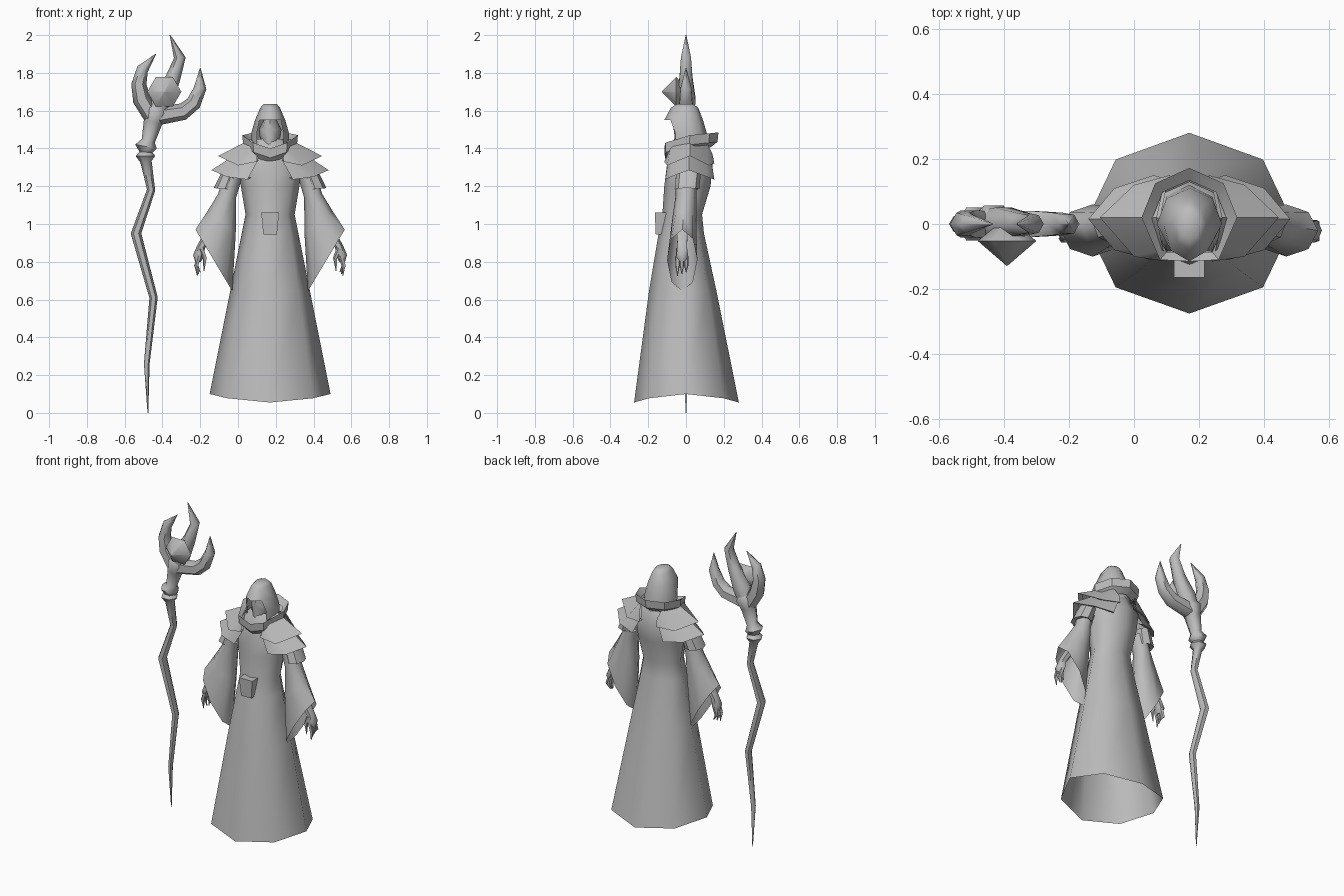
import bpy, bmesh
from math import sin, cos, pi, radians
from mathutils import Vector

cube = bpy.data.objects.get("Cube")
if cube:
    bpy.data.objects.remove(cube)

CX = 0.17  # the figure stands to one side of the staff

grey = bpy.data.materials.new("plain_grey")
grey.use_nodes = True
COLOUR = (0.5, 0.5, 0.5, 1)
grey.diffuse_color = COLOUR
shader = grey.node_tree.nodes["Principled BSDF"]
shader.inputs["Base Color"].default_value = COLOUR
shader.inputs["Roughness"].default_value = 0.8


def loft(name, rings, closed=True, caps=(False, False), skip=None, angle=60):
    """Skin a list of equal-length point rings."""
    bm = bmesh.new()
    rows = [[bm.verts.new(p) for p in ring] for ring in rings]
    count = len(rows[0])
    for r in range(len(rows) - 1):
        for i in range(count if closed else count - 1):
            if skip and skip(r, i):
                continue
            j = (i + 1) % count
            bm.faces.new((rows[r][i], rows[r][j], rows[r + 1][j], rows[r + 1][i]))
    for row, cap in ((rows[0], caps[0]), (rows[-1], caps[1])):
        if cap:
            bm.faces.new(row)
    bmesh.ops.recalc_face_normals(bm, faces=bm.faces)
    mesh = bpy.data.meshes.new(name)
    bm.to_mesh(mesh)
    bm.free()
    mesh.materials.append(grey)
    obj = bpy.data.objects.new(name, mesh)
    bpy.context.collection.objects.link(obj)
    bpy.ops.object.select_all(action='DESELECT')
    obj.select_set(True)
    bpy.context.view_layer.objects.active = obj
    bpy.ops.object.shade_smooth_by_angle(angle=radians(angle))
    return obj


def oval(z, rx, front, back, dip=0, n=8):
    """Horizontal ring with its first point at the front; dip lowers front and back."""
    ring = []
    for i in range(n):
        a = 2 * pi * i / n
        depth = front if cos(a) > 0 else back
        ring.append((CX + rx * sin(a), -depth * cos(a), z - dip * cos(a) ** 2))
    return ring


def tube(name, path, n=6, y=0, flat=1):
    """Tapered tube through (x, z, radius) points lying in an upright plane."""
    pts = [Vector((x, y, z)) for x, z, _ in path]
    rings = []
    for i, p in enumerate(pts):
        along = (pts[min(i + 1, len(pts) - 1)] - pts[max(i - 1, 0)]).normalized()
        side = Vector((along.z, 0, -along.x))
        r = path[i][2]
        rings.append([p + side * r * cos(2 * pi * k / n)
                      + Vector((0, r * flat * sin(2 * pi * k / n), 0)) for k in range(n)])
    return loft(name, rings, caps=(True, True))


def span_ring(inner, outer, depth, y=0, n=8):
    """Tilted ring stretched between two (x, z) points."""
    a, b = (Vector((p[0], y, p[1])) for p in (inner, outer))
    mid, half = (a + b) / 2, (b - a) / 2
    return [mid + half * cos(2 * pi * k / n)
            + Vector((0, depth * sin(2 * pi * k / n), 0)) for k in range(n)]


# Robe: skirt, waist and chest in one open shell
loft("robe", [
    oval(0.1, 0.32, 0.275, 0.28, dip=0.045),
    oval(0.65, 0.21, 0.195, 0.16),
    oval(0.95, 0.15, 0.145, 0.095),
    oval(1.05, 0.13, 0.125, 0.085),
    oval(1.2, 0.155, 0.115, 0.13),
    oval(1.32, 0.17, 0.1, 0.14),
    oval(1.4, 0.12, 0.08, 0.11),
    oval(1.45, 0.07, 0.05, 0.08)])

# Belt plate
loft("belt_plate", [
    [(CX + sx * w, y, z) for sx, y in ((-1, -0.1), (-1, front), (1, front), (1, -0.1))]
    for z, w, front in ((0.945, 0.036, -0.16), (1.06, 0.047, -0.165))],
    caps=(True, True), angle=30)

# Hood, left open at the front below the brow
loft("hood", [
    oval(1.635, 0.035, 0.05, 0.04),
    oval(1.615, 0.052, 0.08, 0.065),
    oval(1.55, 0.08, 0.115, 0.09),
    oval(1.48, 0.1, 0.08, 0.11),
    oval(1.39, 0.1, 0.07, 0.12)],
    caps=(True, False), skip=lambda r, i: r > 1 and i in (0, 7))

# Shadowed face set back inside the hood
loft("face", [
    oval(1.56, 0.03, 0.07, 0.03),
    oval(1.5, 0.06, 0.065, 0.03),
    oval(1.46, 0.055, 0.06, 0.03),
    oval(1.39, 0.025, 0.075, 0.03)], caps=(True, True))

# Collar: a flared band that rises towards the back
half = [(0, -0.115, 1.4), (0.09, -0.11, 1.43), (0.147, 0.02, 1.47),
        (0.105, 0.125, 1.48), (0, 0.172, 1.485)]
outline = half + [(-x, y, z) for x, y, z in half[-2:0:-1]]
loft("collar", [
    [(CX + x * k, y * k, z - drop) for x, y, z in outline]
    for k, drop in ((0.78, 0.03), (1, 0), (0.97, 0.05), (0.75, 0.08))], angle=35)


def mantle(name, s, neck, hem):
    """Draped shoulder layer from a neck edge to a pointed hem, with a lining."""
    lining = [(d * 0.85, y * 0.85, z + 0.01) for d, y, z in hem]
    loft(name, [[(CX + s * d, y, z) for d, y, z in row]
                for row in (neck, hem, lining)], closed=False, angle=45)


NECK = [(0.07, -0.1, 1.36), (0.08, -0.08, 1.42), (0.1, 0.02, 1.45),
        (0.08, 0.11, 1.43), (0.06, 0.14, 1.37)]
UPPER = [(0.07, -0.115, 1.33), (0.17, -0.1, 1.31), (0.275, 0.02, 1.36),
         (0.17, 0.12, 1.31), (0.06, 0.15, 1.32)]
LOWER = [(0.12, -0.11, 1.235), (0.23, -0.08, 1.25), (0.31, 0.015, 1.285),
         (0.23, 0.11, 1.25), (0.11, 0.15, 1.235)]

for side, s in (("left", 1), ("right", -1)):
    def at(d, z):
        return (CX + s * d, z)

    # Two overlapping shoulder layers
    mantle(side + "_upper_mantle", s, NECK, UPPER)
    mantle(side + "_lower_mantle", s,
           [(d * 0.9, y * 0.95, z - 0.02) for d, y, z in NECK], LOWER)

    # Flared cuff below the mantle
    loft(side + "_shoulder_cuff", [
        span_ring(at(0.16, 1.27), at(0.25, 1.29), 0.065, 0.015),
        span_ring(at(0.18, 1.18), at(0.298, 1.19), 0.065, 0.005),
        span_ring(at(0.19, 1.19), at(0.25, 1.2), 0.05)], angle=40)

    # Wide hanging sleeve with an open, slanted mouth
    loft(side + "_sleeve", [
        span_ring(at(0.15, 1.24), at(0.25, 1.25), 0.055),
        span_ring(at(0.18, 1.14), at(0.275, 1.16), 0.055),
        span_ring(at(0.182, 0.95), at(0.33, 1.07), 0.065, -0.01),
        span_ring(at(0.2, 0.645), at(0.395, 0.97), 0.08, -0.02)])

    # Forearm and palm
    tube(side + "_hand", [
        (*at(d, z), r) for d, z, r in
        ((0.25, 1.05, 0.03), (0.34, 0.92, 0.024), (0.365, 0.88, 0.022),
         (0.38, 0.83, 0.028), (0.382, 0.8, 0.015))], y=-0.02, flat=1.3)

    # Fingers and thumb
    for k in range(3):
        tube(f"{side}_finger_{k + 1}", [
            (*at(d, z), r) for d, z, r in
            ((0.375, 0.83, 0.013), (0.39, 0.78, 0.012),
             (0.385 - 0.008 * k, 0.725 + 0.01 * k, 0.002))], n=5, y=-0.045 + 0.023 * k)
    tube(side + "_thumb", [
        (*at(d, z), r) for d, z, r in
        ((0.365, 0.87, 0.014), (0.345, 0.82, 0.012), (0.35, 0.75, 0.002))],
        n=5, y=-0.04)

# Crooked staff with two ridges below the head
tube("staff_shaft", [
    (-0.477, 0, 0.002), (-0.483, 0.26, 0.015), (-0.447, 0.61, 0.022),
    (-0.54, 0.95, 0.028), (-0.46, 1.18, 0.022), (-0.487, 1.33, 0.03),
    (-0.49, 1.36, 0.052), (-0.487, 1.38, 0.035), (-0.487, 1.41, 0.058),
    (-0.475, 1.44, 0.036), (-0.45, 1.54, 0.05), (-0.43, 1.6, 0.065),
    (-0.41, 1.64, 0.03)])

# Three curved prongs
prongs = {
    "outer": [(-0.45, 1.56, 0.045), (-0.51, 1.66, 0.048), (-0.525, 1.74, 0.04),
              (-0.505, 1.82, 0.031), (-0.435, 1.9, 0.002)],
    "middle": [(-0.44, 1.57, 0.05), (-0.4, 1.66, 0.058), (-0.345, 1.77, 0.04),
               (-0.308, 1.88, 0.031), (-0.36, 2, 0.002)],
    "inner": [(-0.44, 1.57, 0.05), (-0.29, 1.595, 0.045), (-0.235, 1.64, 0.04),
              (-0.2, 1.72, 0.033), (-0.2, 1.825, 0.002)]}
for label, path in prongs.items():
    tube(label + "_prong", path)

# Faceted crystal held in front of the prongs
loft("crystal", [
    [(-0.39 + r * cos(pi * k / 3), y, 1.7 + r * sin(pi * k / 3)) for k in range(6)]
    for y, r in ((-0.128, 0.002), (-0.052, 0.09), (0.02, 0.002))],
    caps=(True, True), angle=50)
